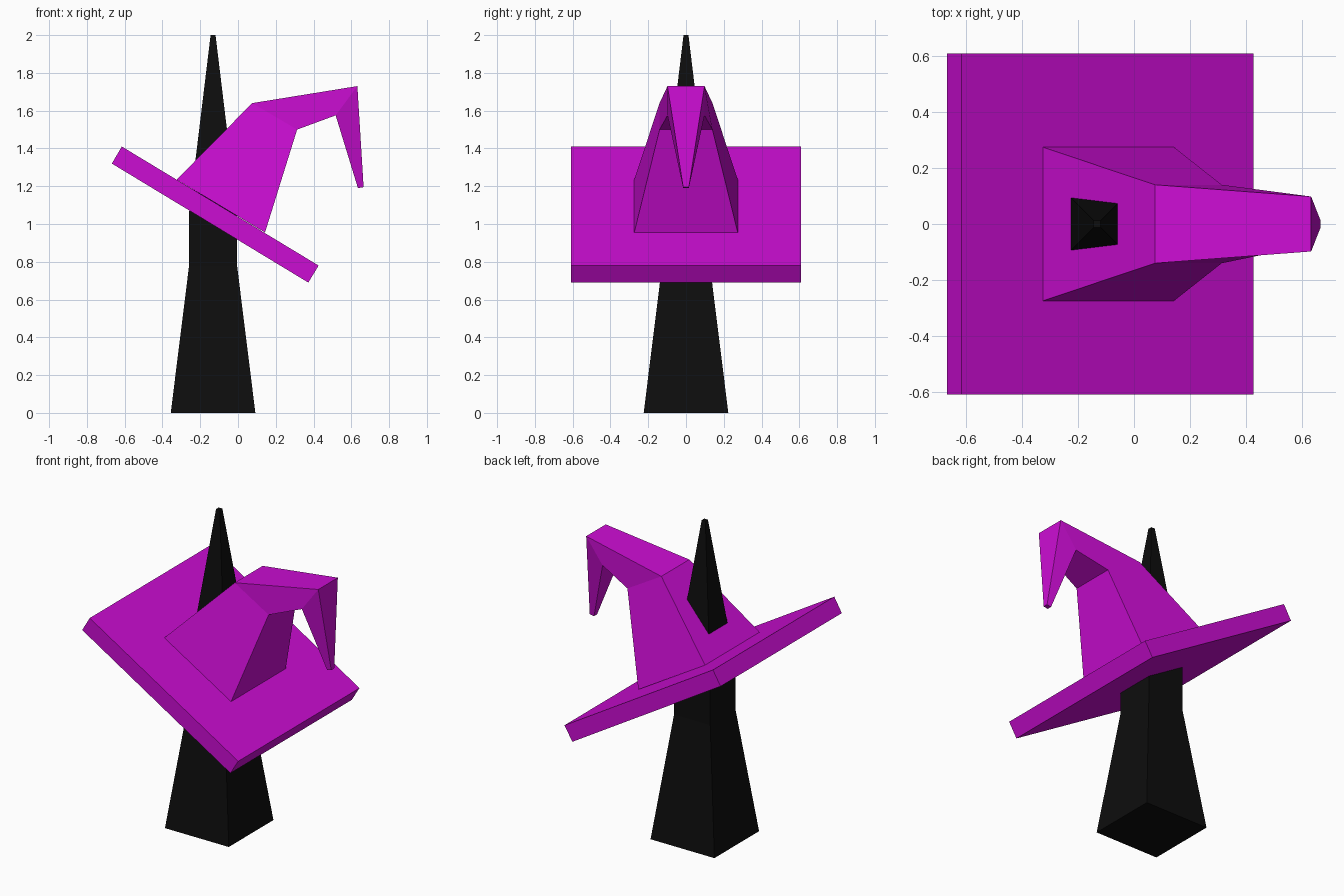
import bpy, bmesh

if "Cube" in bpy.data.objects:
    bpy.data.objects.remove(bpy.data.objects["Cube"])


def material(name, color):
    mat = bpy.data.materials.new(name)
    mat.diffuse_color = color
    mat.use_nodes = True
    mat.node_tree.nodes["Principled BSDF"].inputs["Base Color"].default_value = mat.diffuse_color
    return mat


def loft(name, sections, mat):
    """Skin four-sided rings; each section is (x, z) of two edges and a half depth in y."""
    bm = bmesh.new()
    rings = []
    for (xa, za), (xb, zb), h in sections:
        corners = [(xa, -h, za), (xb, -h, zb), (xb, h, zb), (xa, h, za)]
        rings.append([bm.verts.new(c) for c in corners])
    for lower, upper in zip(rings, rings[1:]):
        for i in range(4):
            j = (i + 1) % 4
            bm.faces.new((lower[i], lower[j], upper[j], upper[i]))
    bm.faces.new(rings[0][::-1])
    bm.faces.new(rings[-1])
    bmesh.ops.recalc_face_normals(bm, faces=bm.faces)
    mesh = bpy.data.meshes.new(name)
    bm.to_mesh(mesh)
    bm.free()
    mesh.materials.append(mat)
    obj = bpy.data.objects.new(name, mesh)
    bpy.context.collection.objects.link(obj)
    return obj


black = material("black", (0.004, 0.004, 0.004, 1))
purple = material("purple", (0.6, 0.004, 0.65, 1))

# Tapered square post with a spike on top
post_x = -0.132
post = [(0, 0.224), (0.78, 0.127), (1.06, 0.127), (2.0, 0.013)]
loft("post", [((post_x - h, z), (post_x + h, z), h) for z, h in post], black)

# Tilted slab brim
loft("hat_brim", [((-0.615, 1.41), (-0.668, 1.32), 0.608),
                  ((0.427, 0.78), (0.372, 0.69), 0.608)], purple)

# Bent crown with a drooping tip
loft("hat_crown", [((-0.325, 1.235), (0.143, 0.955), 0.274),
                   ((0.075, 1.64), (0.313, 1.5), 0.14),
                   ((0.632, 1.73), (0.517, 1.575), 0.098),
                   ((0.665, 1.195), (0.635, 1.19), 0.015)], purple)
